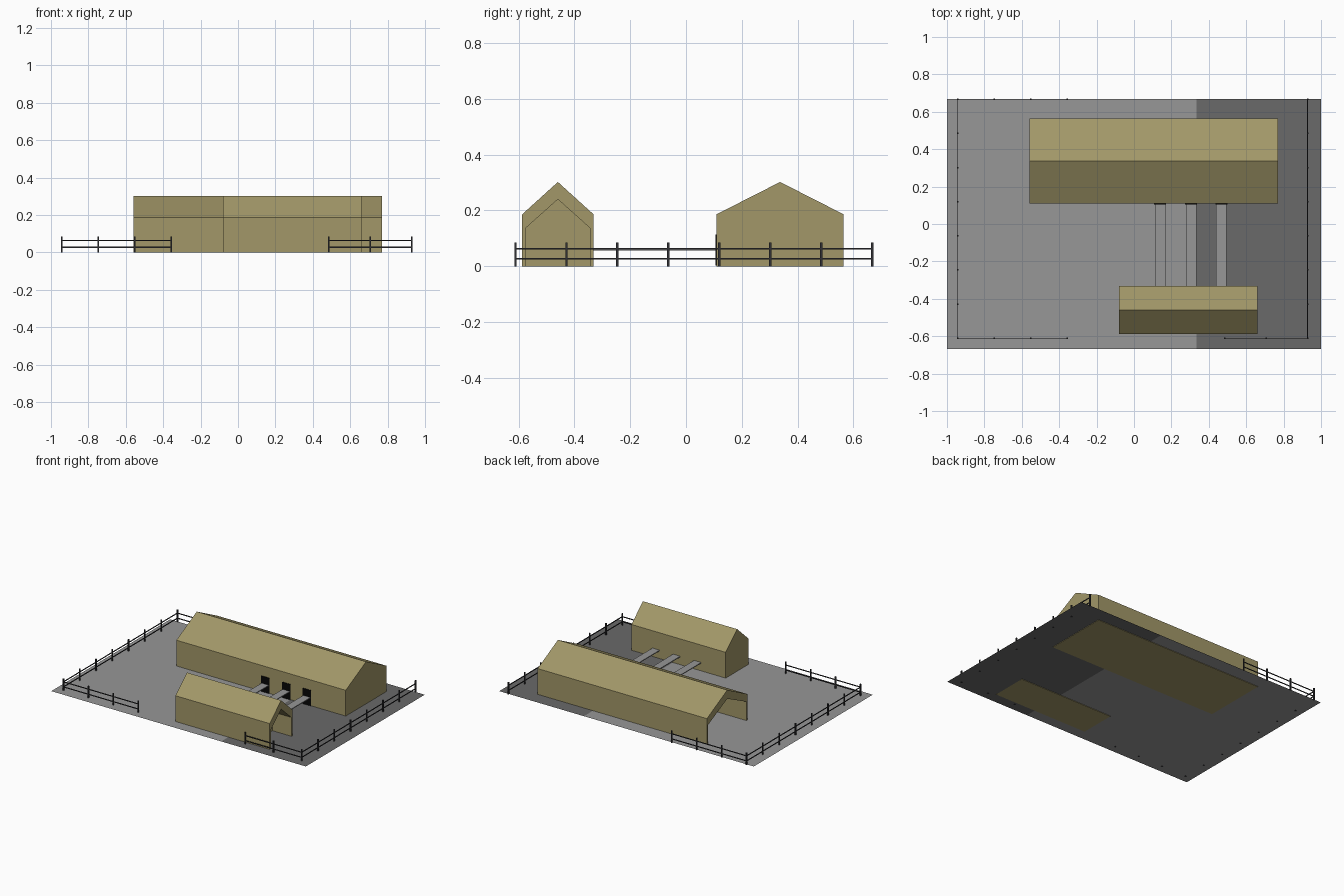
import bpy
import bmesh

if "Cube" in bpy.data.objects:
    bpy.data.objects.remove(bpy.data.objects["Cube"])


def material(name, rgb):
    m = bpy.data.materials.new(name)
    m.diffuse_color = (*rgb, 1)
    m.use_nodes = True
    m.node_tree.nodes["Principled BSDF"].inputs["Base Color"].default_value = m.diffuse_color
    return m


OLIVE = material("olive_cladding", (0.36, 0.31, 0.138))
LIGHT = material("light_concrete", (0.31, 0.31, 0.31))
DARK = material("dark_asphalt", (0.144, 0.144, 0.144))
METAL = material("fence_metal", (0.03, 0.03, 0.033))
BLACK = material("door_black", (0.002, 0.002, 0.002))


def finish(name, bm, mat):
    mesh = bpy.data.meshes.new(name)
    bm.to_mesh(mesh)
    bm.free()
    mesh.materials.append(mat)
    obj = bpy.data.objects.new(name, mesh)
    bpy.context.collection.objects.link(obj)
    return obj


def add_box(bm, lo, hi):
    cube = bmesh.ops.create_cube(bm, size=1)
    for v in cube["verts"]:
        for i in range(3):
            v.co[i] = hi[i] if v.co[i] > 0 else lo[i]


def box(name, lo, hi, mat):
    bm = bmesh.new()
    add_box(bm, lo, hi)
    return finish(name, bm, mat)


def ground(name, x0, x1, mat):
    bm = bmesh.new()
    corners = [(x0, -0.667), (x1, -0.667), (x1, 0.667), (x0, 0.667)]
    bm.faces.new([bm.verts.new((x, y, 0.003)) for x, y in corners])
    finish(name, bm, mat)


def barn(name, x_closed, x_open, x_recess, y0, y1):
    """Gabled block with a hollow porch behind its open end."""
    bm = bmesh.new()

    def ring(x, inset, eave, ridge):
        a, b = y0 + inset, y1 - inset
        pts = [(a, 0), (a, eave), ((a + b) / 2, ridge), (b, eave), (b, 0)]
        return [bm.verts.new((x, y, z)) for y, z in pts]

    back = ring(x_closed, 0, 0.186, 0.302)
    front = ring(x_open, 0, 0.186, 0.302)
    mouth = ring(x_open, 0.013, 0.137, 0.24)
    inner = ring(x_recess, 0.013, 0.137, 0.24)
    for a, b in ((back, front), (front, mouth), (mouth, inner)):
        for i in range(4):
            bm.faces.new((a[i], a[i + 1], b[i + 1], b[i]))
    bm.faces.new(back)
    bm.faces.new(inner)
    bm.faces.new((back[0], front[0], front[4], back[4]))  # floor
    bmesh.ops.recalc_face_normals(bm, faces=bm.faces[:])
    finish(name, bm, OLIVE)


# Yard surface
ground("light_yard", -1, 0.335, LIGHT)
ground("dark_yard", 0.335, 1, DARK)

# Barns
barn("large_barn", 0.77, -0.56, -0.31, 0.109, 0.565)
barn("small_barn", -0.08, 0.66, 0.51, -0.587, -0.331)

# Raised walkways and the doors they lead to
for i, x in enumerate((0.14, 0.305, 0.467)):
    box(f"walkway_{i + 1}", (x - 0.028, -0.331, 0.057), (x + 0.028, 0.109, 0.063), LIGHT)
    box(f"door_{i + 1}", (x - 0.032, 0.105, 0.003), (x + 0.032, 0.11, 0.113), BLACK)


# Fences: posts at even spacing with two rails
def fence(name, start, end, spans):
    bm = bmesh.new()
    (ax, ay), (bx, by) = start, end
    for i in range(spans + 1):
        t = i / spans
        x, y = ax + (bx - ax) * t, ay + (by - ay) * t
        add_box(bm, (x - 0.004, y - 0.004, 0.0), (x + 0.004, y + 0.004, 0.086))
    for z in (0.027, 0.063):
        add_box(bm, (min(ax, bx) - 0.002, min(ay, by) - 0.002, z - 0.003),
                (max(ax, bx) + 0.002, max(ay, by) + 0.002, z + 0.003))
    finish(name, bm, METAL)


W, E, S, N = -0.943, 0.928, -0.611, 0.667
fence("left_fence", (W, S), (W, N), 7)
fence("right_fence", (E, S), (E, N), 7)
fence("back_fence", (W, N), (-0.356, N), 3)
fence("front_left_fence", (W, S), (-0.356, S), 3)
fence("front_right_fence", (0.485, S), (E, S), 2)
